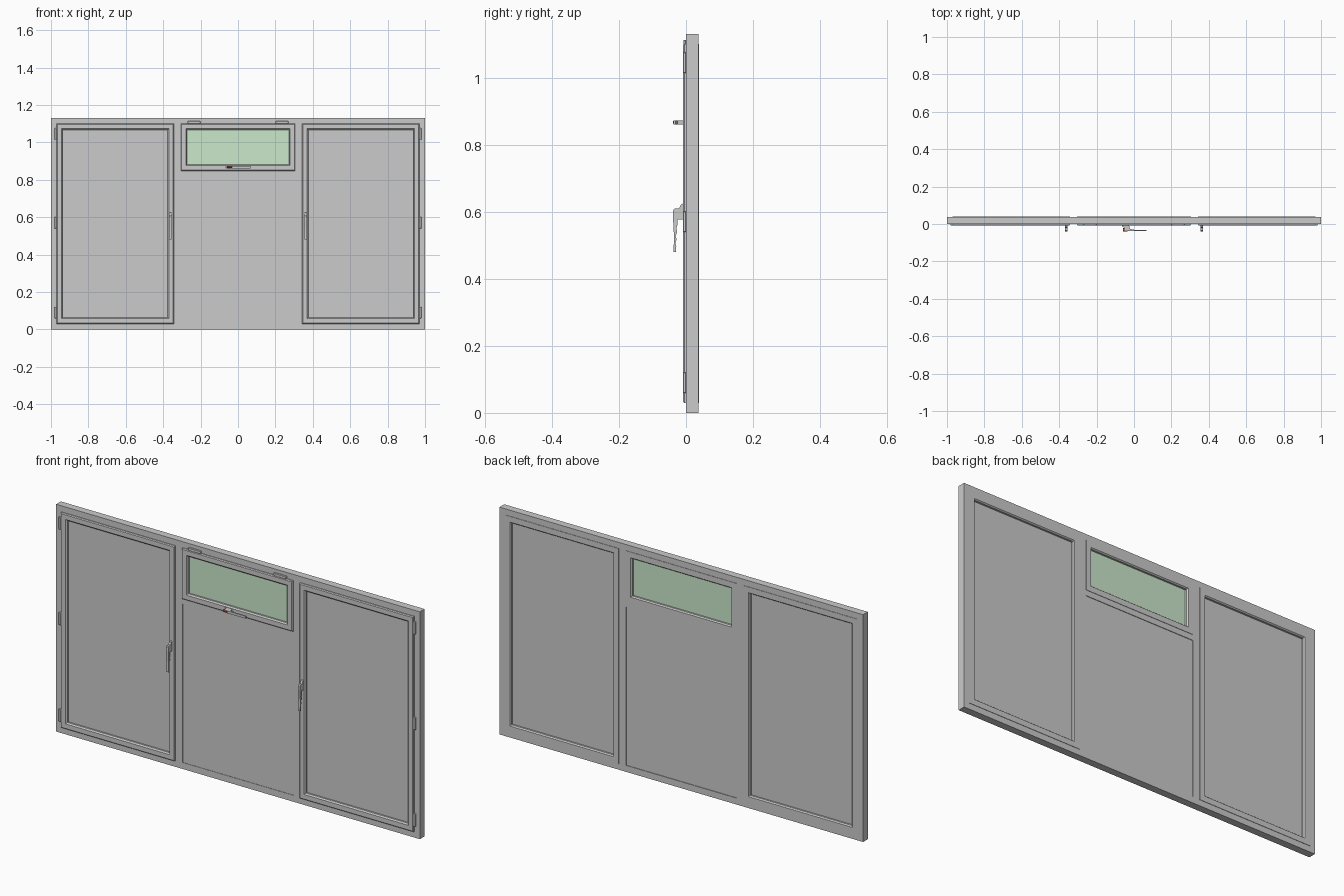
import bpy, bmesh
from mathutils import Vector

if "Cube" in bpy.data.objects:
    bpy.data.objects.remove(bpy.data.objects["Cube"])


def finish(name, bm, mat=None):
    bmesh.ops.recalc_face_normals(bm, faces=bm.faces)
    me = bpy.data.meshes.new(name)
    bm.to_mesh(me)
    bm.free()
    ob = bpy.data.objects.new(name, me)
    bpy.context.collection.objects.link(ob)
    if mat:
        me.materials.append(mat)
    return ob


def box(name, x0, x1, y0, y1, z0, z1, mat=None, bevel=0):
    bm = bmesh.new()
    bmesh.ops.create_cube(bm, size=1)
    for v in bm.verts:
        v.co = Vector(((x0 + x1) / 2 + v.co.x * (x1 - x0),
                       (y0 + y1) / 2 + v.co.y * (y1 - y0),
                       (z0 + z1) / 2 + v.co.z * (z1 - z0)))
    if bevel:
        bmesh.ops.bevel(bm, geom=bm.edges[:], offset=bevel, segments=1, affect='EDGES')
    return finish(name, bm, mat)


def ring(name, x0, x1, z0, z1, profile):
    """Mitred rectangular frame; profile points are (inset, y)."""
    bm = bmesh.new()
    loops = [[bm.verts.new(p) for p in ((x0 + i, y, z0 + i), (x1 - i, y, z0 + i),
                                        (x1 - i, y, z1 - i), (x0 + i, y, z1 - i))]
             for i, y in profile]
    for a, b in zip(loops, loops[1:] + loops[:1]):
        for k in range(4):
            n = (k + 1) % 4
            bm.faces.new((a[k], a[n], b[n], b[k]))
    return finish(name, bm)


def extrude(name, points, direction, mat=None):
    bm = bmesh.new()
    f = bm.faces.new([bm.verts.new(p) for p in points])
    r = bmesh.ops.extrude_face_region(bm, geom=[f])
    bmesh.ops.translate(bm, vec=Vector(direction),
                        verts=[g for g in r["geom"] if isinstance(g, bmesh.types.BMVert)])
    return finish(name, bm, mat)


def material(name, color):
    m = bpy.data.materials.new(name)
    m.diffuse_color = color
    m.use_nodes = True
    m.node_tree.nodes["Principled BSDF"].inputs["Base Color"].default_value = m.diffuse_color
    return m


glass = material("green_glass", (0.6, 0.8, 0.6, 1))
red = material("red", (0.8, 0.03, 0.03, 1))

# Fixed outer frame, mullions and transom
D = 0.037
ring("outer_frame", -1, 1, 0, 1.13, [(0, 0), (0.032, 0), (0.032, D), (0, D)])
for s, side in ((-1, "left"), (1, "right")):
    a, b = sorted((s * 0.304, s * 0.345))
    box(side + "_mullion", a, b, 0, D, 0.03, 1.10)
box("transom", -0.305, 0.305, 0, D, 0.82, 0.855)
box("fixed_lower_panel", -0.305, 0.305, 0.002, D - 0.003, 0.03, 0.822)

# Sash section: chamfered outside lip and sloped glazing bead
SASH = [(0, 0.039), (0, -0.005), (0.004, -0.009), (0.027, -0.009),
        (0.033, -0.003), (0.033, 0.033), (0.028, 0.039)]

# Large side sashes with hinges and handles
GRIP = [(-0.007, 0.625), (-0.015, 0.622), (-0.021, 0.610), (-0.034, 0.610),
        (-0.038, 0.605), (-0.039, 0.585), (-0.036, 0.530), (-0.037, 0.480),
        (-0.030, 0.480), (-0.029, 0.498), (-0.032, 0.507), (-0.028, 0.518),
        (-0.031, 0.528), (-0.026, 0.540), (-0.029, 0.550), (-0.025, 0.562),
        (-0.025, 0.577), (-0.007, 0.577)]
for s, side in ((-1, "left"), (1, "right")):
    a, b = sorted((s * 0.343, s * 0.97))
    ring(side + "_sash", a, b, 0.03, 1.10, SASH)
    box(side + "_panel", a + 0.03, b - 0.03, 0.006, 0.024, 0.06, 1.07)
    hx = s * 0.362
    extrude(side + "_handle", [(hx - 0.006, y, z) for y, z in GRIP], (0.012, 0, 0))
    for i, z in enumerate((0.09, 0.57, 1.045)):
        a, b = sorted((s * 0.968, s * 0.981))
        box(f"{side}_hinge_{i + 1}", a, b, -0.009, 0.001, z - 0.031, z + 0.031, bevel=0.002)
    a, b = sorted((s * 0.20, s * 0.27))
    box(side + "_vent_hinge", a, b, -0.008, 0.001, 1.098, 1.113, bevel=0.002)

# Top-hung vent with green glass
ring("vent_sash", -0.305, 0.305, 0.848, 1.10, SASH)
box("vent_glass", -0.275, 0.275, 0.006, 0.024, 0.878, 1.07, glass)

# Vent lever handle with red catch
LEVER = [(-0.066, -0.007), (-0.062, -0.014), (-0.052, -0.020), (-0.052, -0.033),
         (-0.046, -0.038), (0.0, -0.037), (0.068, -0.037), (0.068, -0.031),
         (0.0, -0.031), (-0.022, -0.026), (-0.026, -0.007)]
extrude("vent_handle", [(x, y, 0.861) for x, y in LEVER], (0, 0, 0.012))
box("vent_catch", -0.060, -0.032, -0.039, -0.022, 0.8625, 0.8715, red, bevel=0.002)
